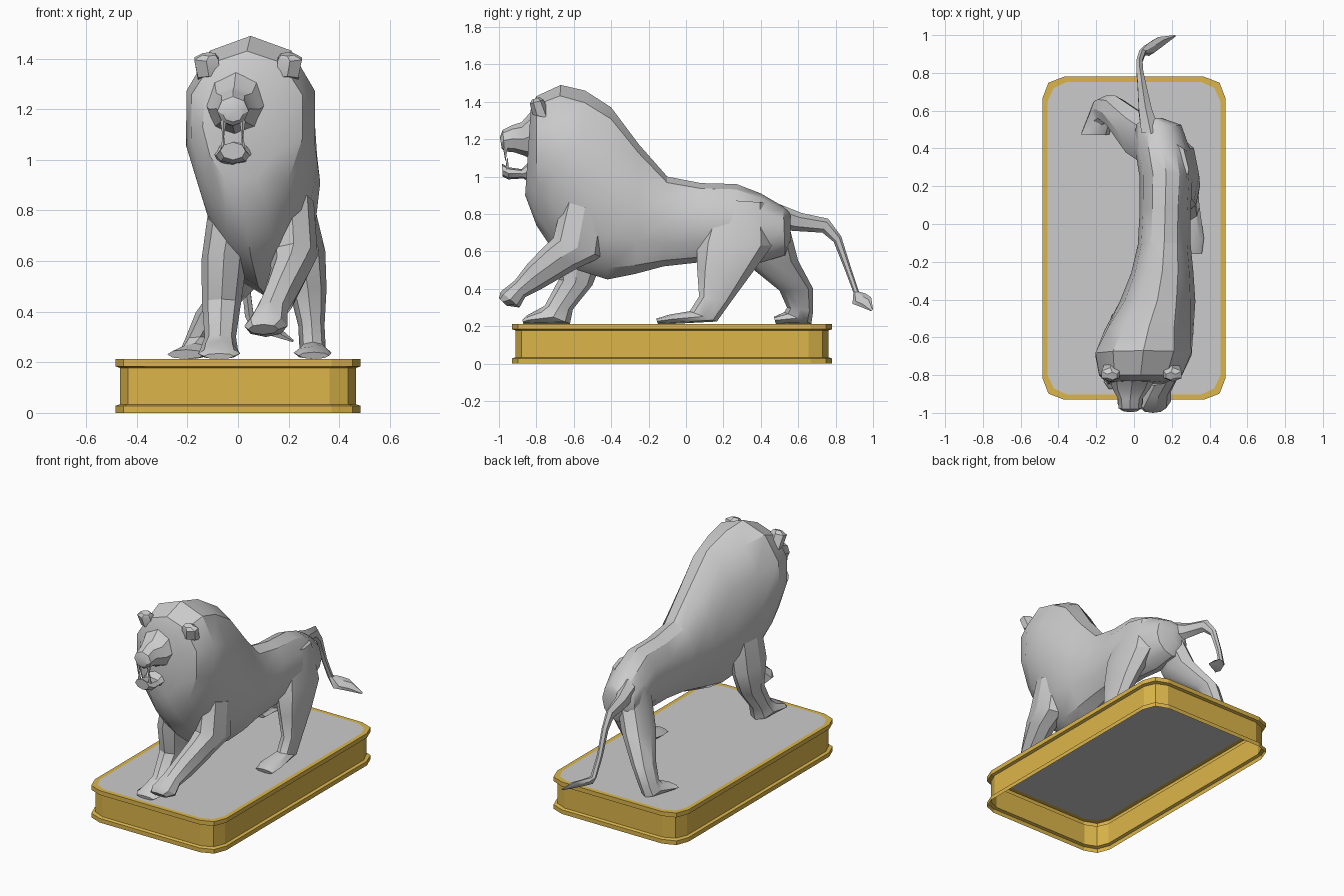
import bpy, bmesh, math
from mathutils import Vector


def finish(name, bm, mat=None, smooth=True):
    bmesh.ops.recalc_face_normals(bm, faces=bm.faces)
    mesh = bpy.data.meshes.new(name)
    bm.to_mesh(mesh)
    bm.free()
    ob = bpy.data.objects.new(name, mesh)
    bpy.context.collection.objects.link(ob)
    if mat:
        mesh.materials.append(mat)
    if smooth:
        bpy.ops.object.select_all(action='DESELECT')
        ob.select_set(True)
        bpy.context.view_layer.objects.active = ob
        bpy.ops.object.shade_smooth_by_angle(angle=math.radians(32))
    return ob


def bridge(bm, loops):
    for a, b in zip(loops, loops[1:]):
        for i in range(len(a)):
            j = (i + 1) % len(a)
            bm.faces.new((a[i], a[j], b[j], b[i]))


def loft(name, rings, n=8):
    """Ring = x centre, half width, y/z of one profile edge, y/z of the other, [taper]."""
    bm = bmesh.new()
    loops = []
    for x, w, ya, za, yb, zb, *k in rings:
        a, b = Vector((x, ya, za)), Vector((x, yb, zb))
        taper = k[0] if k else 0
        loop = []
        for i in range(n):
            t = 2 * math.pi * i / n
            c, s = math.cos(t), math.sin(t)
            p = (a + b) / 2 + (a - b) / 2 * c
            p.x += w * s * (1 + taper * c)
            loop.append(bm.verts.new(p))
        loops.append(loop)
    bridge(bm, loops)
    bm.faces.new(loops[0])
    bm.faces.new(loops[-1])
    return finish(name, bm)


# Plinth: moulded open-bottomed frame and a grey top plate
gold = bpy.data.materials.new("gold")
gold.diffuse_color = (0.72, 0.47, 0.07, 1)


def outline(bm, inset, z):
    hx, hy, cy = 0.485 - inset, 0.855 - inset, -0.075
    c, d = 0.115 - inset * 0.5, 0.032
    corner = [(hx, hy - c), (hx - d, hy - d), (hx - c, hy)]
    pts = []
    for sx, sy in ((1, 1), (-1, 1), (-1, -1), (1, -1)):
        q = corner if sx * sy > 0 else corner[::-1]
        pts += [(sx * x, sy * y + cy) for x, y in q]
    return [bm.verts.new((x, y, z)) for x, y in pts]


bm = bmesh.new()
bridge(bm, [outline(bm, i, z) for i, z in (
    (0, 0), (0, .028), (.018, .034), (.018, .178), (0, .184), (0, .213), (.028, .213))])
finish("plinth_frame", bm, gold, smooth=False)
bm = bmesh.new()
bm.faces.new(outline(bm, .028, .213))
finish("plinth_top", bm, smooth=False)

# Body and mane, from rump to face
loft("body_and_mane", [
    (.10, .05, .56, .80, .56, .66),
    (.13, .12, .52, .84, .53, .58),
    (.15, .145, .40, .91, .40, .54),
    (.17, .14, .27, .96, .22, .54),
    (.165, .135, .08, .965, .06, .54),
    (.16, .14, -.10, 1.0, -.12, .52),
    (.15, .165, -.25, 1.17, -.27, .48),
    (.125, .20, -.40, 1.37, -.42, .45),
    (.08, .235, -.54, 1.46, -.58, .50, .15),
    (.05, .255, -.67, 1.49, -.72, .62, .3),
    (.035, .22, -.80, 1.43, -.80, .74, .3),
    (.01, .15, -.83, 1.36, -.86, .90, .15)], 12)

# Head: muzzle, lower jaw, ears, fangs
loft("muzzle", [
    (-.005, .13, -.80, 1.38, -.80, 1.08),
    (-.015, .10, -.88, 1.29, -.86, 1.11),
    (-.02, .065, -.93, 1.275, -.92, 1.13),
    (-.02, .062, -.98, 1.25, -.97, 1.135),
    (-.02, .04, -.995, 1.21, -.985, 1.15)])
loft("lower_jaw", [
    (-.02, .09, -.80, 1.12, -.80, .95),
    (-.02, .065, -.88, 1.04, -.87, .99),
    (-.02, .068, -.95, 1.05, -.95, .985),
    (-.02, .05, -.985, 1.07, -.98, 1.0)])
for side, label in ((1, "right"), (-1, "left")):
    loft("ear_" + label, [
        (.04 + side * .155, .05, -.82, 1.33, -.72, 1.31),
        (.04 + side * .165, .055, -.835, 1.39, -.76, 1.41),
        (.04 + side * .155, .03, -.825, 1.41, -.785, 1.425)], 6)
    x = -.02 + side * .038
    for part, y, z0, z1 in (("upper", -.965, 1.155, 1.085), ("lower", -.955, 1.03, 1.10)):
        loft(f"{part}_fang_{label}", [(x, .013, y - .013, z0, y + .013, z0),
                                      (x, .002, y - .002, z1, y + .002, z1)], 5)

# Front legs: one standing, one lifted
loft("standing_front_leg", [
    (-.01, .10, -.70, .88, -.45, .83),
    (-.055, .09, -.72, .63, -.44, .57),
    (-.065, .077, -.68, .45, -.50, .42),
    (-.07, .062, -.755, .31, -.605, .29),
    (-.075, .075, -.80, .285, -.62, .213),
    (-.075, .083, -.855, .255, -.82, .213),
    (-.075, .06, -.875, .235, -.87, .213)])
loft("lifted_front_leg", [
    (.21, .09, -.66, .87, -.42, .80),
    (.22, .095, -.71, .67, -.45, .57),
    (.21, .08, -.755, .63, -.58, .51),
    (.165, .067, -.85, .53, -.78, .395),
    (.13, .065, -.915, .445, -.86, .355),
    (.11, .085, -.99, .385, -.89, .30),
    (.10, .06, -1.0, .35, -.96, .31)])

# Hind legs: right one forward, left one back
loft("forward_hind_leg", [
    (.20, .09, .14, .88, .44, .86),
    (.25, .095, .06, .65, .46, .63),
    (.275, .075, .06, .50, .35, .48),
    (.29, .052, .07, .36, .24, .33),
    (.295, .052, .02, .28, .165, .225),
    (.295, .075, -.09, .262, -.06, .213),
    (.30, .06, -.16, .24, -.15, .213)])
loft("back_hind_leg", [
    (.11, .09, .28, .82, .54, .78),
    (.02, .09, .34, .52, .60, .55),
    (-.10, .068, .50, .39, .68, .40),
    (-.15, .06, .54, .30, .68, .28),
    (-.17, .06, .525, .275, .67, .213),
    (-.205, .075, .47, .25, .48, .213)])

# Tail with tuft
loft("tail", [
    (.09, .06, .48, .86, .50, .72),
    (.06, .04, .62, .805, .57, .71),
    (.04, .025, .76, .775, .73, .70),
    (.03, .02, .83, .68, .79, .65),
    (.03, .018, .88, .52, .85, .50),
    (.045, .02, .925, .385, .895, .38),
    (.08, .032, .96, .375, .89, .32),
    (.13, .032, .99, .355, .93, .305),
    (.215, .006, 1.0, .29, .99, .28)], 6)
